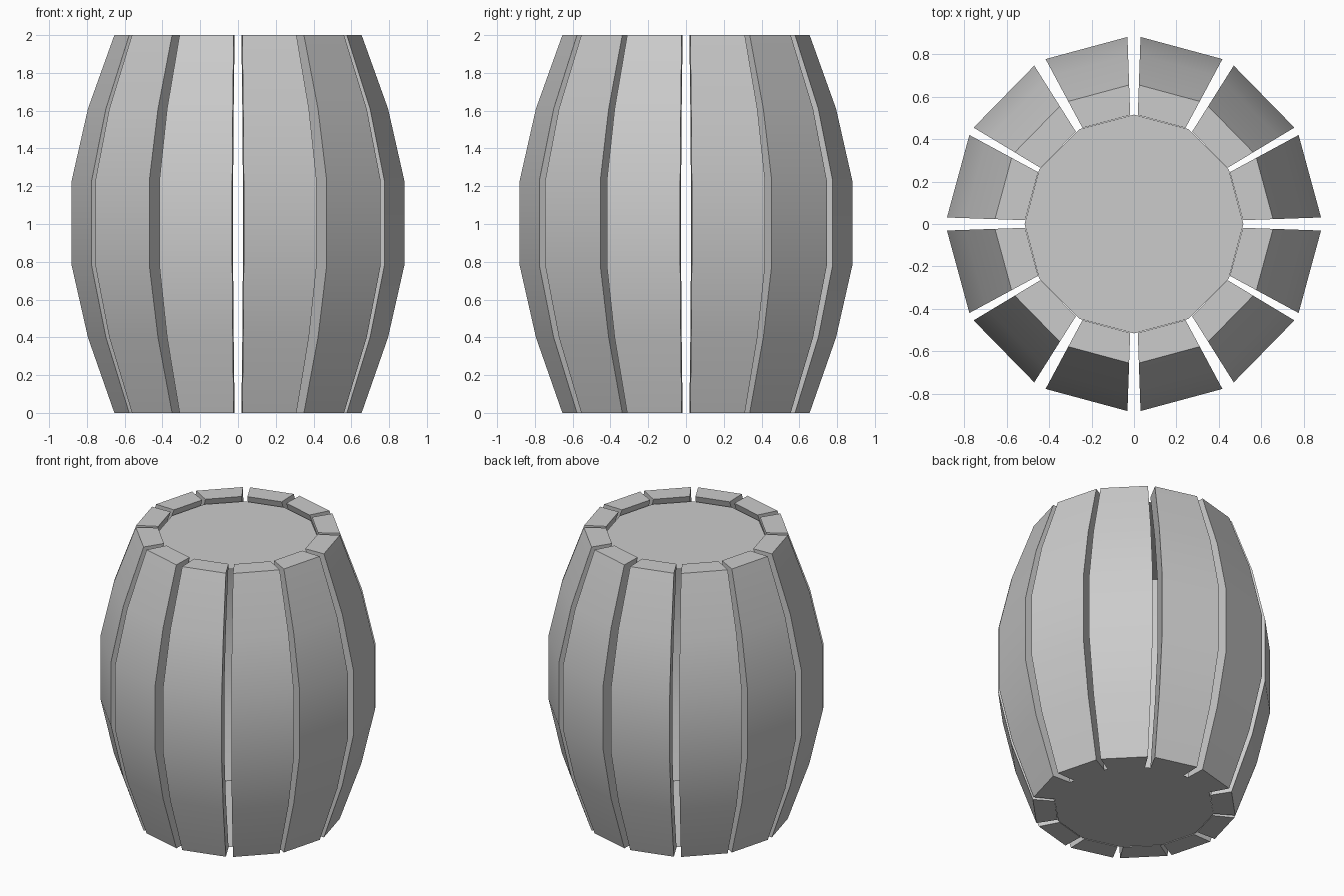
import bpy, bmesh
from math import sin, cos, radians

if "Cube" in bpy.data.objects:
    bpy.data.objects.remove(bpy.data.objects["Cube"])

# Bulging outer profile of a stave: (radius, height)
PROFILE = [(0.655, 0), (0.795, 0.4), (0.881, 0.78),
           (0.881, 1.23), (0.795, 1.61), (0.655, 2)]
THICK = 0.142
# Start and end angles of the three staves in one quadrant
SPANS = [(2.0, 28.4), (31.0, 57.8), (61.8, 88.0)]


def finish(bm, name):
    bmesh.ops.recalc_face_normals(bm, faces=bm.faces[:])
    me = bpy.data.meshes.new(name)
    bm.to_mesh(me)
    bm.free()
    ob = bpy.data.objects.new(name, me)
    bpy.context.collection.objects.link(ob)
    return ob


def stave(name, a0, a1, sx, sy):
    bm = bmesh.new()
    rings = []
    for r, z in PROFILE:
        corners = [(r, a0), (r, a1), (r - THICK, a1), (r - THICK, a0)]
        rings.append([bm.verts.new((sx * q * cos(radians(a)), sy * q * sin(radians(a)), z))
                      for q, a in corners])
    for lo, hi in zip(rings, rings[1:]):
        for i in range(4):
            j = (i + 1) % 4
            bm.faces.new((lo[i], lo[j], hi[j], hi[i]))
    bm.faces.new(rings[0])
    bm.faces.new(rings[-1])
    ob = finish(bm, name)
    bpy.ops.object.select_all(action='DESELECT')
    ob.select_set(True)
    bpy.context.view_layer.objects.active = ob
    bpy.ops.object.shade_smooth_by_angle(angle=radians(30))


def disc(name, z, up):
    bm = bmesh.new()
    vs = [bm.verts.new((0.515 * cos(radians(30 * i)), 0.515 * sin(radians(30 * i)), z))
          for i in range(12)]
    bm.faces.new(vs if up else vs[::-1])
    me = bpy.data.meshes.new(name)
    bm.to_mesh(me)
    bm.free()
    bpy.context.collection.objects.link(bpy.data.objects.new(name, me))


# Twelve staves, mirrored from one quadrant
n = 0
for sx in (1, -1):
    for sy in (1, -1):
        for a0, a1 in SPANS:
            n += 1
            stave(f"stave_{n}", a0, a1, sx, sy)

# Slightly recessed lid and flush base
disc("lid", 1.965, True)
disc("base", 0.003, False)
